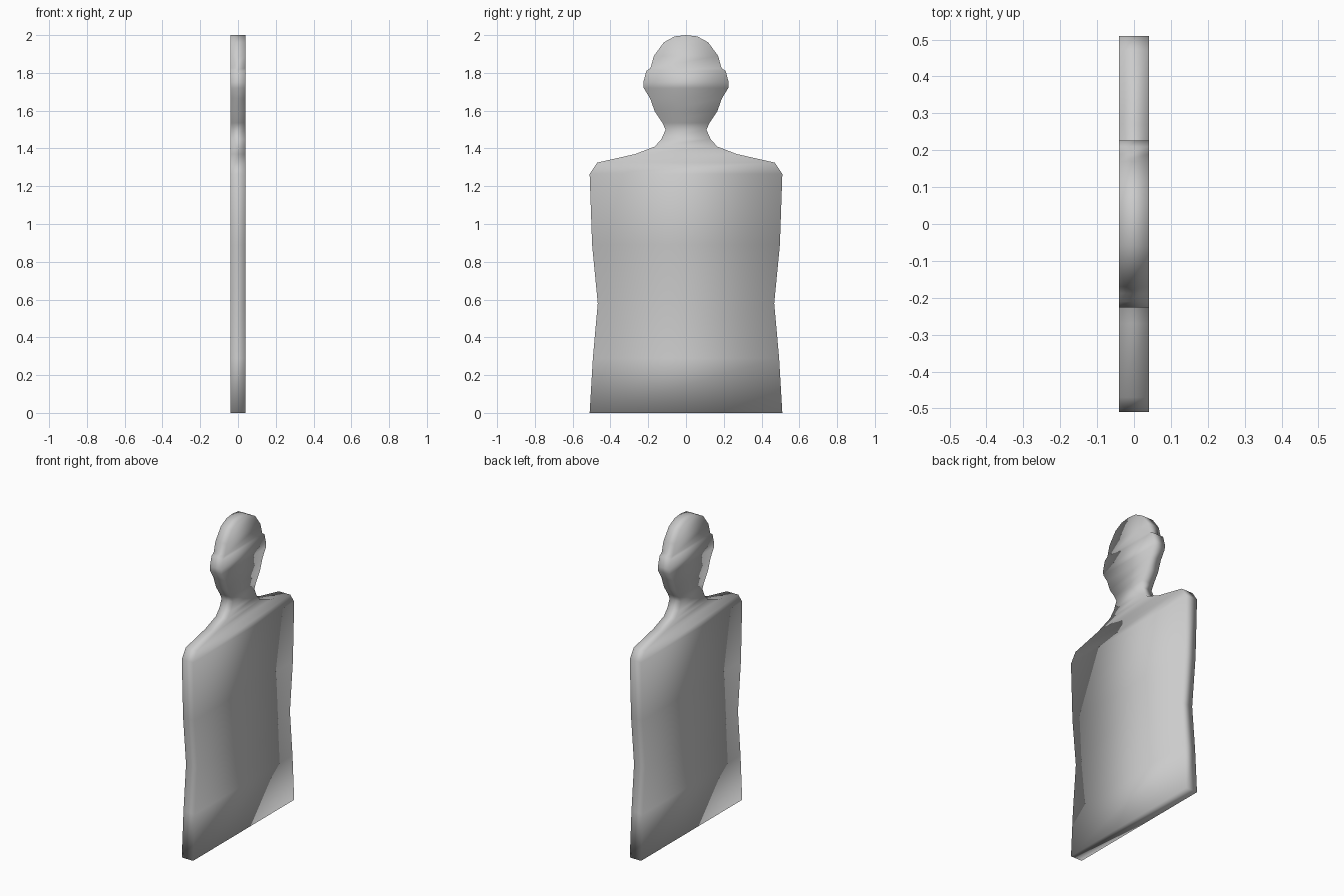
import bpy
import bmesh

if "Cube" in bpy.data.objects:
    bpy.data.objects.remove(bpy.data.objects["Cube"])

HALF_THICK = 0.04

# Half outline (y, z) from the base up to the crown of the head
outline = [
    (0.51, 0.0), (0.493, 0.29), (0.467, 0.58), (0.497, 0.89), (0.51, 1.265),
    (0.47, 1.325), (0.27, 1.37), (0.165, 1.41), (0.13, 1.45), (0.108, 1.50),
    (0.125, 1.535), (0.165, 1.595), (0.19, 1.665), (0.224, 1.72),
    (0.226, 1.75), (0.21, 1.81), (0.188, 1.825), (0.17, 1.89),
    (0.117, 1.962), (0.06, 1.993),
]

bm = bmesh.new()

# One rectangular ring per outline level, mirrored in y
rings = []
for y, z in outline:
    corners = [(-HALF_THICK, -y), (HALF_THICK, -y), (HALF_THICK, y), (-HALF_THICK, y)]
    rings.append([bm.verts.new((cx, cy, z)) for cx, cy in corners])

# Front, back and edge strips between levels
for low, high in zip(rings, rings[1:]):
    for i in range(4):
        j = (i + 1) % 4
        bm.faces.new((low[i], low[j], high[j], high[i]))

# Flat base
bm.faces.new(rings[0][::-1])

# Crown of the head
a = bm.verts.new((-HALF_THICK, 0, 2.0))
b = bm.verts.new((HALF_THICK, 0, 2.0))
t = rings[-1]
bm.faces.new((t[0], t[1], b, a))
bm.faces.new((a, b, t[2], t[3]))
bm.faces.new((t[1], t[2], b))
bm.faces.new((t[3], t[0], a))

bmesh.ops.recalc_face_normals(bm, faces=bm.faces)
for f in bm.faces:
    f.smooth = True

mesh = bpy.data.meshes.new("silhouette_target")
bm.to_mesh(mesh)
bm.free()
target = bpy.data.objects.new("silhouette_target", mesh)
bpy.context.collection.objects.link(target)
